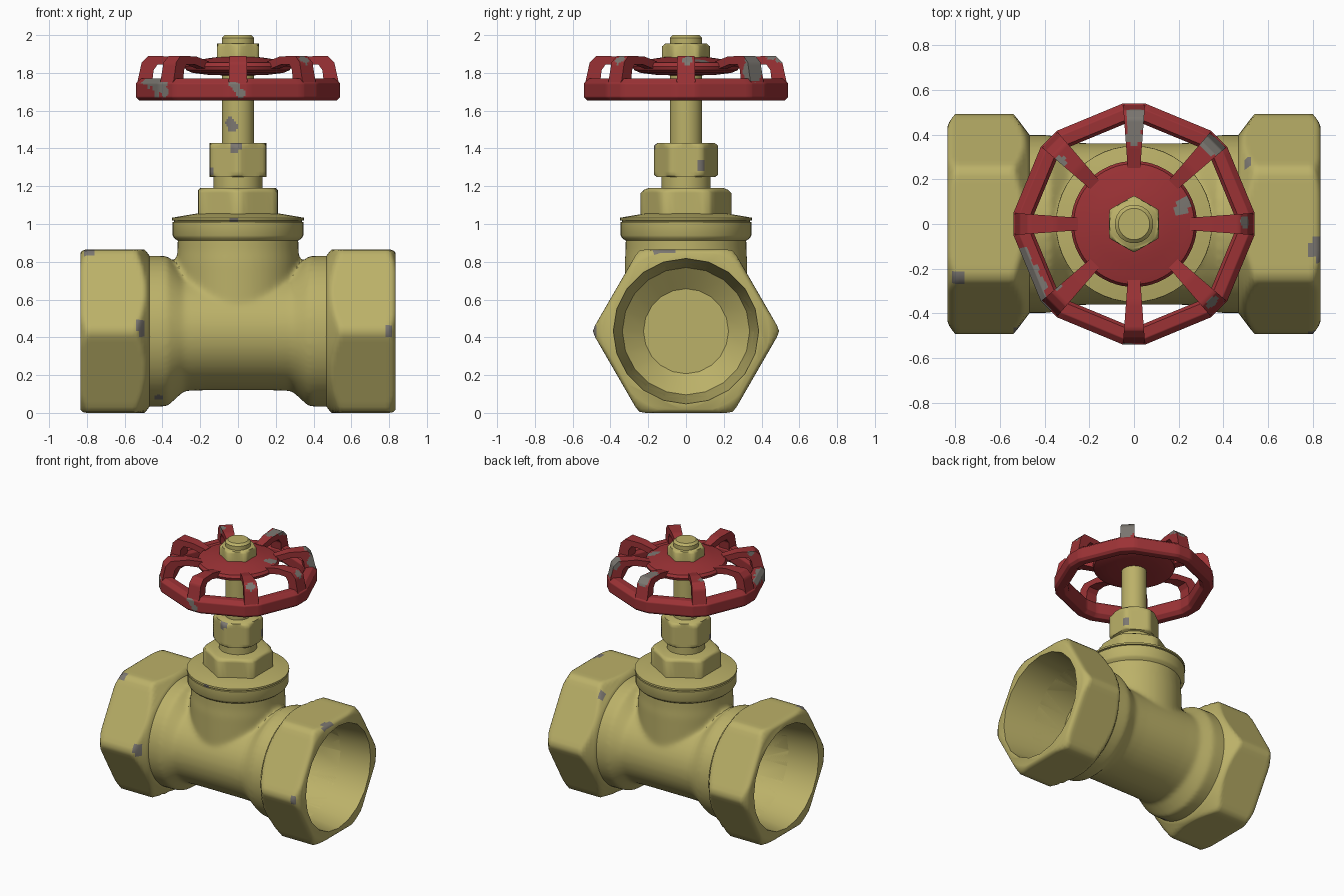
import bpy, bmesh, math
from mathutils import Vector

if "Cube" in bpy.data.objects:
    bpy.data.objects.remove(bpy.data.objects["Cube"])

AXIS_Z = 0.4325  # height of the pipe axis


def material(name, rgb):
    m = bpy.data.materials.new(name)
    m.diffuse_color = (*rgb, 1)
    m.use_nodes = True
    m.node_tree.nodes["Principled BSDF"].inputs["Base Color"].default_value = m.diffuse_color
    return m


BRASS = material("brass", (0.50, 0.44, 0.14))
RED = material("red paint", (0.33, 0.032, 0.036))
GREY = material("bare worn metal", (0.20, 0.185, 0.165))


def shade(ob, angle=30):
    bpy.ops.object.select_all(action='DESELECT')
    ob.select_set(True)
    bpy.context.view_layer.objects.active = ob
    bpy.ops.object.shade_smooth_by_angle(angle=math.radians(angle))


def loft(name, rings, mat, loop=False, cuts=0, angle=30):
    """Skin a list of point rings; cap the ends unless the rings close in a loop."""
    bm = bmesh.new()
    vs = [[bm.verts.new(p) for p in ring] for ring in rings]
    n = len(vs[0])
    for i in range(len(vs) if loop else len(vs) - 1):
        a, b = vs[i], vs[(i + 1) % len(vs)]
        for j in range(n):
            k = (j + 1) % n
            bm.faces.new((a[j], a[k], b[k], b[j]))
    if not loop:
        bm.faces.new(vs[0])
        bm.faces.new(vs[-1])
    bmesh.ops.recalc_face_normals(bm, faces=bm.faces[:])
    if cuts:
        bmesh.ops.subdivide_edges(bm, edges=bm.edges[:], cuts=cuts, use_grid_fill=True)
    me = bpy.data.meshes.new(name)
    bm.to_mesh(me)
    bm.free()
    me.materials.append(mat)
    ob = bpy.data.objects.new(name, me)
    bpy.context.collection.objects.link(ob)
    shade(ob, angle)
    return ob


def lathe(name, prof, mat=BRASS, n=32, hex_r=None, along_x=False, angle=30):
    """Turn (position, radius, hexagon scale) rows; hex_r limits the radius to a hexagon."""
    rings = []
    for h, r, *scale in prof:
        ring = []
        for i in range(n):
            t = math.tau * i / n
            q = r
            if hex_r:
                a = t % (math.pi / 3) - math.pi / 6
                q = min(r, (scale or [1])[0] * hex_r * math.cos(math.pi / 6) / math.cos(a))
            u, v = q * math.cos(t), q * math.sin(t)
            ring.append((h, u, v + AXIS_Z) if along_x else (v, u, h))
        rings.append(ring)
    return loft(name, rings, mat, angle=angle)


def apply(ob, kind, **props):
    m = ob.modifiers.new(kind, kind)
    for k, v in props.items():
        setattr(m, k, v)
    bpy.context.view_layer.objects.active = ob
    bpy.ops.object.modifier_apply(modifier=m.name)


def wear(ob, patches):
    """Turn faces near the given points to bare metal."""
    ob.data.materials.append(GREY)
    slot = len(ob.data.materials) - 1
    for p in ob.data.polygons:
        if any((p.center - Vector(c)).length < r for c, r in patches):
            p.material_index = slot


def steps(a, b, r, n):
    """Evenly spaced profile rows of one radius."""
    return [(a + (b - a) * i / n, r) for i in range(n + 1)]


# tee body: oval tube with thicker ends, blended into the neck
half = [(0.0, 0.362, 0.313), (0.18, 0.362, 0.313), (0.285, 0.364, 0.316),
        (0.375, 0.399, 0.399), (0.60, 0.399, 0.399)]
sections = [(-x, a, b) for x, a, b in reversed(half[1:])] + half
tee = loft("valve_body", [[(x, a * math.cos(math.tau * i / 48), AXIS_Z + b * math.sin(math.tau * i / 48))
                           for i in range(48)] for x, a, b in sections], BRASS)
neck = lathe("neck", [(0.43, 0.325), (0.80, 0.325), (0.86, 0.32), (0.96, 0.32)], n=48)
apply(tee, 'BOOLEAN', operation='UNION', object=neck, solver='EXACT')
bpy.data.objects.remove(neck)
apply(tee, 'REMESH', mode='VOXEL', voxel_size=0.015)
apply(tee, 'SMOOTH', factor=0.5, iterations=10)

# hexagonal pipe ends, with bores cut through them into the body
end_prof = [(0.465, 0.395), (0.48, 0.415), (0.495, 0.435), (0.51, 0.455), (0.525, 0.475), (0.54, 0.492)]
end_prof += steps(0.56, 0.80, 0.493, 12) + [(0.815, 0.475, 0.995), (0.827, 0.457, 0.98), (0.835, 0.437, 0.955)]
for side, s in (("left", -1), ("right", 1)):
    bore = lathe("bore_cutter", [(s * 0.87, 0.389), (s * 0.835, 0.385), (s * 0.365, 0.337), (s * 0.28, 0.225)],
                 n=20, along_x=True)
    bore.hide_render = True
    end = lathe(side + "_hex_end", [(s * row[0], *row[1:]) for row in end_prof], n=96,
                hex_r=0.4994, along_x=True, angle=65)
    for ob, angle in ((end, 65), (tee, 30)):
        apply(ob, 'BOOLEAN', operation='DIFFERENCE', object=bore, solver='EXACT')
        shade(ob, angle)
    bpy.data.objects.remove(bore)
    wear(end, [((-0.52, -0.46, 0.46), 0.035), ((-0.79, -0.245, 0.86), 0.03), ((0.82, -0.10, 0.855), 0.035),
               ((0.82, -0.135, 0.85), 0.03), ((0.81, -0.12, 0.865), 0.035), ((0.80, -0.49, 0.43), 0.025),
               ((0.51, 0.28, 0.80), 0.025), ((-0.51, -0.45, 0.43), 0.025)])
wear(tee, [((-0.42, -0.19, 0.085), 0.025)])

# bonnet
flange = lathe("bonnet_flange", [(0.905, 0.31), (0.925, 0.338), (0.94, 0.346), (1.01, 0.346), (1.012, 0.338),
                                 (1.018, 0.338), (1.02, 0.35), (1.033, 0.349), (1.042, 0.30), (1.055, 0.22)], n=48)
wear(flange, [((-0.01, -0.35, 1.02), 0.03)])
lathe("bonnet_hex", [(1.03, 0.24), (1.165, 0.24), (1.18, 0.225), (1.19, 0.20)], n=48, hex_r=0.243, angle=65)
lathe("bonnet_collar", [(1.17, 0.13), (1.27, 0.13)])
packing = lathe("packing_nut", [(1.25, 0.155)] + steps(1.26, 1.415, 0.17, 8) + [(1.43, 0.15)],
                n=48, hex_r=0.173, angle=65)
wear(packing, [((-0.015, -0.168, 1.41), 0.032), ((0.15, 0.085, 1.31), 0.028), ((-0.15, -0.08, 1.28), 0.025)])

# stem with a worn spot
stem = lathe("stem", steps(1.41, 1.81, 0.086, 30), n=48)
wear(stem, [((-0.03, -0.08, 1.515), 0.03), ((-0.042, -0.075, 1.535), 0.03)])

# handwheel rim: sixteen corners, a short flat at each spoke
section = [(0.475, 1.655), (0.525, 1.655), (0.542, 1.67), (0.542, 1.745),
           (0.515, 1.77), (0.465, 1.77), (0.45, 1.75), (0.45, 1.68)]
angles = [math.radians(45 * k + d) for k in range(8) for d in (-5.3, 5.3)]
rim = loft("wheel_rim", [[(r * math.cos(a), r * math.sin(a), z) for r, z in section] for a in angles],
           RED, loop=True, cuts=9, angle=50)
scuffs = [((0.01, 0.50, 1.88), 0.045), ((0.01, 0.45, 1.89), 0.04), ((0.0, 0.39, 1.89), 0.035),
          ((0.35, 0.36, 1.87), 0.055), ((0.38, 0.36, 1.81), 0.06), ((-0.33, 0.275, 1.88), 0.03),
          ((0.50, 0.01, 1.87), 0.03), ((-0.35, -0.275, 1.88), 0.025), ((0.35, -0.35, 1.87), 0.03)]
rim_scuffs = [((-0.49, -0.14, 1.76), 0.03), ((-0.46, -0.21, 1.755), 0.04), ((-0.43, -0.28, 1.75), 0.045),
              ((-0.40, -0.35, 1.745), 0.045), ((-0.42, -0.31, 1.705), 0.04), ((-0.38, -0.37, 1.70), 0.03),
              ((-0.035, -0.54, 1.75), 0.025), ((-0.01, -0.54, 1.725), 0.025), ((0.015, -0.54, 1.69), 0.025)]
wear(rim, scuffs + rim_scuffs)

# spokes: rise from the rim, bend over and run in to the disc
path = [((0.535, 1.74), (0.455, 1.74)), ((0.51, 1.855), (0.447, 1.815)), ((0.475, 1.89), (0.425, 1.845)),
        ((0.35, 1.887), (0.36, 1.845)), ((0.25, 1.862), (0.25, 1.815))]
for k in range(8):
    a = math.pi / 4 * k
    c, s = math.cos(a), math.sin(a)
    rings = []
    for top, low in path:
        ring = []
        for (r, z), w in ((top, 1), (top, -1), (low, -1), (low, 1)):
            w *= 0.028 + (r - 0.25) * 0.075
            ring.append((r * c - w * s, r * s + w * c, z))
        rings.append(ring)
    spoke = loft(f"wheel_spoke_{k + 1}", rings, RED, cuts=6, angle=50)
    wear(spoke, scuffs)

# wheel disc
disc = lathe("wheel_disc", [(1.787, 0.08), (1.79, 0.16), (1.80, 0.24), (1.815, 0.275), (1.835, 0.282),
                            (1.854, 0.27), (1.859, 0.25), (1.863, 0.23), (1.867, 0.21), (1.871, 0.19),
                            (1.875, 0.17), (1.88, 0.14), (1.885, 0.10)], RED, n=64)
wear(disc, [((0.23, 0.09, 1.862), 0.032), ((0.205, 0.065, 1.867), 0.025)])

# top nut and stem tip
lathe("top_nut", [(1.87, 0.127), (1.94, 0.127), (1.955, 0.11)], n=48, hex_r=0.128, angle=65)
lathe("stem_tip", [(1.94, 0.086), (1.985, 0.086), (2.0, 0.07)])
